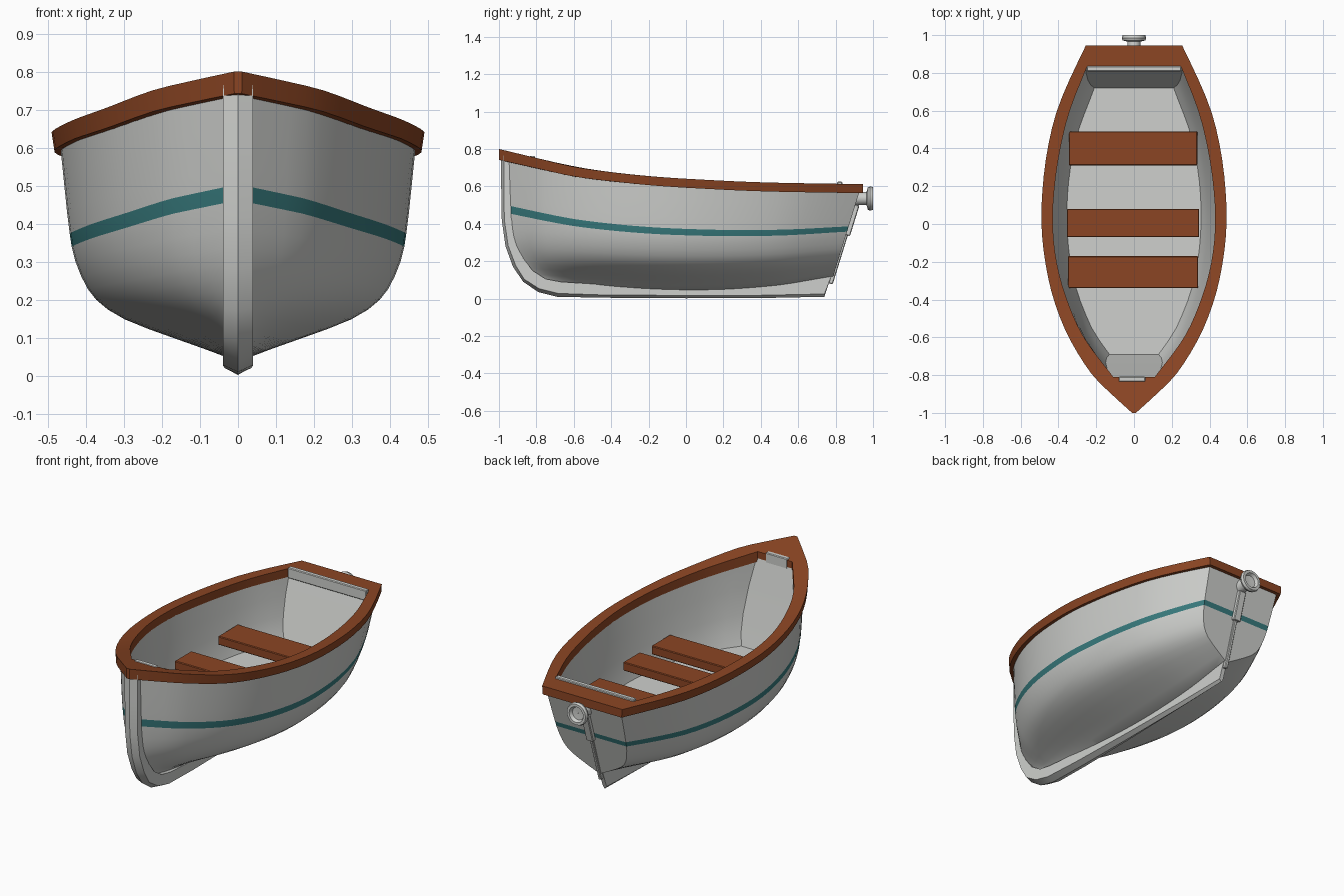
import bpy, bmesh, math
from mathutils import Vector, Matrix

if "Cube" in bpy.data.objects:
    bpy.data.objects.remove(bpy.data.objects["Cube"])


def material(name, rgb):
    m = bpy.data.materials.new(name)
    m.use_nodes = True
    m.diffuse_color = (*rgb, 1)
    bsdf = m.node_tree.nodes["Principled BSDF"]
    bsdf.inputs["Base Color"].default_value = (*rgb, 1)
    bsdf.inputs["Roughness"].default_value = 0.7
    return m


WHITE = material("painted white", (0.62, 0.63, 0.61))
BROWN = material("brown wood", (0.26, 0.06, 0.017))
TEAL = material("teal stripe", (0.04, 0.2, 0.21))


def lerp(a, b, t):
    return a + (b - a) * t


def curve(pts, x):
    """Smooth interpolation through (x, value) points."""
    x = min(max(x, pts[0][0]), pts[-1][0])
    i = next(k for k in range(len(pts) - 1) if x <= pts[k + 1][0])

    def slope(k):
        a, b = pts[max(k - 1, 0)], pts[min(k + 1, len(pts) - 1)]
        return (b[1] - a[1]) / (b[0] - a[0])
    (x0, v0), (x1, v1) = pts[i], pts[i + 1]
    h = x1 - x0
    t = (x - x0) / h
    return ((2*t**3 - 3*t**2 + 1) * v0 + (t**3 - 2*t**2 + t) * h * slope(i)
            + (3*t**2 - 2*t**3) * v1 + (t**3 - t**2) * h * slope(i + 1))


def finish(name, bm, mats, angle=30, flip=False):
    bmesh.ops.remove_doubles(bm, verts=bm.verts, dist=0.0005)
    bmesh.ops.recalc_face_normals(bm, faces=bm.faces)
    if flip:
        bmesh.ops.reverse_faces(bm, faces=bm.faces)
    me = bpy.data.meshes.new(name)
    bm.to_mesh(me)
    bm.free()
    for m in mats:
        me.materials.append(m)
    ob = bpy.data.objects.new(name, me)
    bpy.context.collection.objects.link(ob)
    bpy.ops.object.select_all(action='DESELECT')
    ob.select_set(True)
    bpy.context.view_layer.objects.active = ob
    bpy.ops.object.shade_smooth_by_angle(angle=math.radians(angle))
    return ob


def loft(bm, rings, closed=False):
    """Quads between successive rings; returns the vertex rows."""
    rows = [[bm.verts.new(p) for p in r] for r in rings]
    for a, b in zip(rows, rows[1:]):
        n = len(a)
        for j in range(n if closed else n - 1):
            k = (j + 1) % n
            bm.faces.new((a[j], a[k], b[k], b[j]))
    return rows


def box(name, centre, size, mat, tilt=0, bevel=0.004):
    bm = bmesh.new()
    bmesh.ops.create_cube(bm, size=1)
    bmesh.ops.scale(bm, vec=size, verts=bm.verts)
    bmesh.ops.bevel(bm, geom=bm.edges[:], offset=bevel, segments=1, affect='EDGES')
    bmesh.ops.rotate(bm, matrix=Matrix.Rotation(tilt, 3, 'X'), verts=bm.verts)
    bmesh.ops.translate(bm, vec=centre, verts=bm.verts)
    return finish(name, bm, [mat])


# Governing lines of the boat
RAIL_OUT = [(-1, .01), (-.9, .12), (-.8, .22), (-.6, .345), (-.4, .425), (-.2, .47),
            (0, .49), (.2, .483), (.4, .457), (.6, .408), (.8, .325), (.94, .255)]
RAIL_IN = [(-.81, .11), (-.6, .265), (-.4, .355), (-.2, .41), (0, .43), (.2, .42),
           (.4, .39), (.6, .34), (.83, .25)]
SHEER = [(-1, .80), (-.8, .752), (-.6, .705), (-.4, .676), (-.2, .655), (0, .641),
         (.4, .622), (.94, .612)]
SECTION = [(0, .06), (.09, .38), (.18, .66), (.27, .81), (.38, .89), (.52, .94), (1, 1)]
STEM_BACK = [(.05, -.68), (.08, -.74), (.15, -.85), (.27, -.925), (.4, -.95), (.8, -.965)]
BOTTOM = [(0, .07), (.15, .055), (.5, .045), (.8, .07), (1, .12)]
FLOOR = [(0, .13), (.1, .225), (.3, .325), (.55, .355), (.8, .31), (1, .21)]
STATIONS = [(i / 28) ** 1.3 for i in range(29)]


def hull_point(s, t, side):
    ys = lerp(-.97, .93, s)
    z = lerp(curve(BOTTOM, s), curve(SHEER, ys) - .025, t)
    y = lerp(curve(STEM_BACK, z), .75 + .31 * z, s)
    full = curve(SECTION, t) ** (1 + .4 * (1 - s) ** 2)
    return Vector((side * max(curve(RAIL_OUT, ys) - .022, .015) * full, y, z))


# Outer hull with painted stripe, closed by the transom
LEVELS = [0, .045, .09, .135, .18, .225, .27, .32, .38, .45, .51, .57, .68, .84, 1]
STRIPE = (LEVELS.index(.51), LEVELS.index(.57))
bm = bmesh.new()
rings = []
for s in STATIONS:
    ts = [t + (.045 * (1 - s) ** 3 if t in (.51, .57) else 0) for t in LEVELS]
    rings.append([hull_point(s, t, -1) for t in reversed(ts)]
                 + [hull_point(s, t, 1) for t in ts])
rows = loft(bm, rings)
n = len(LEVELS)
bm.faces.ensure_lookup_table()
for i, f in enumerate(bm.faces):
    j = i % (2 * n - 1)
    level = j - n if j >= n else n - 2 - j
    f.material_index = int(level == STRIPE[0])
end = rows[-1]
for k in range(n - 1):
    f = bm.faces.new((end[n - 1 - k], end[n + k], end[n + k + 1], end[n - 2 - k]))
    f.material_index = int(k == STRIPE[0])
finish("hull", bm, [WHITE, TEAL], 25)


# Inner lining with flat floor and end walls
def lining_point(s, t, side):
    y = lerp(lerp(-.69, -.815, t), lerp(.72, .835, t), s)
    z = lerp(.25, curve(SHEER, y) - .02, t)
    x = lerp(curve(FLOOR, s), curve(RAIL_IN, y) + .005, t ** .75)
    return Vector((side * x, y, z))


HEIGHTS = [0, .15, .35, .65, 1]
bm = bmesh.new()
rows = loft(bm, [[lining_point(s, t, -1) for t in reversed(HEIGHTS)]
                 + [lining_point(s, t, 1) for t in HEIGHTS]
                 for s in [i / 20 for i in range(21)]])
for r in (rows[0], rows[-1]):
    m = len(HEIGHTS)
    for k in range(m - 1):
        bm.faces.new((r[m - 1 - k], r[m + k], r[m + k + 1], r[m - 2 - k]))
finish("inner_lining", bm, [WHITE], 25, flip=True)


# Gunwale: one closed rectangular section swept round the whole rim
def rail_ring(s, side):
    yo, yi = lerp(-1, .945, s), lerp(-.81, .83, s)
    zo, zi = curve(SHEER, yo), curve(SHEER, yi)
    xo, xi = side * curve(RAIL_OUT, yo), side * curve(RAIL_IN, yi)
    drop = lerp(.058, .048, min(1, s * 3))
    return [Vector(p) for p in ((xo, yo, zo), (xi, yi, zi), (xi, yi, zi - drop),
                                (xo * .985, yo, zo - drop))]


bm = bmesh.new()
loop = [rail_ring(s, 1) for s in STATIONS] + [rail_ring(s, -1) for s in reversed(STATIONS)]
loft(bm, loop + loop[:1], closed=True)
finish("gunwale", bm, [BROWN])

# Stem and keel: ridged bar following the bow and bottom
KEEL = [(-.988, .765, -.945), (-.988, .6, -.94), (-.985, .42, -.935), (-.965, .28, -.91),
        (-.925, .17, -.87), (-.87, .09, -.82), (-.79, .035, -.75), (-.69, .01, -.67),
        (-.45, .005, -.45), (0, .002, 0), (.4, .003, .4), (.74, .01, .78)]
bm = bmesh.new()
rings = []
for i, (y, z, yb) in enumerate(KEEL):
    bow = i < 8
    w = .04 if bow else lerp(.04, .012, (y + .69) / 1.43)
    zb = z + (.012, .012, .015, .03, .045, .06, .07, .08)[i] if bow else (.13 if y > .7 else .075)
    inset = .4 if bow else 0
    rise = (0, 0, 0, .004, .008, .014, .018, .018)[i] if bow else .015
    ys = y + (.014 if i < 5 else .005 if bow else 0)
    rings.append([Vector(p) for p in ((-w, yb, zb), (-w, ys, z + rise), (0, y, z),
                                      (w, ys, z + rise), (w, yb, zb))])
rows = loft(bm, rings, closed=True)
bm.faces.new(rows[0])
bm.faces.new(rows[-1])
finish("stem_and_keel", bm, [WHITE])

# Thwarts
for name, y0, y1, half in (("front_seat", -.34, -.17, .345), ("middle_seat", -.07, .08, .35),
                           ("rear_seat", .31, .49, .34)):
    box(name, (-.005, (y0 + y1) / 2, .37), (half * 2, y1 - y0, .05), BROWN)

# Boards at the two ends of the opening
box("stern_board", (0, .822, .595), (.5, .028, .06), WHITE)
box("bow_board", (-.01, -.822, .725), (.14, .028, .075), WHITE)

# Stern post and fitting strap lying on the raked transom
RAKE = -math.atan(.31)
box("stern_post", (0, .838, .29), (.02, .024, .44), WHITE, RAKE)
box("stern_strap", (0, .885, .42), (.045, .035, .17), WHITE, RAKE)

# Round stern fitting turned about the lengthways axis
PROFILE = [(.045, .88), (.036, .92), (.034, .965), (.06, .972), (.065, .985),
           (.06, 1), (.045, 1), (.036, .982), (.001, .98)]
bm = bmesh.new()
loft(bm, [[Vector((r * math.cos(a), y, .535 + r * math.sin(a)))
           for a in [math.tau * k / 16 for k in range(16)]] for r, y in PROFILE], closed=True)
finish("stern_ring", bm, [WHITE])
